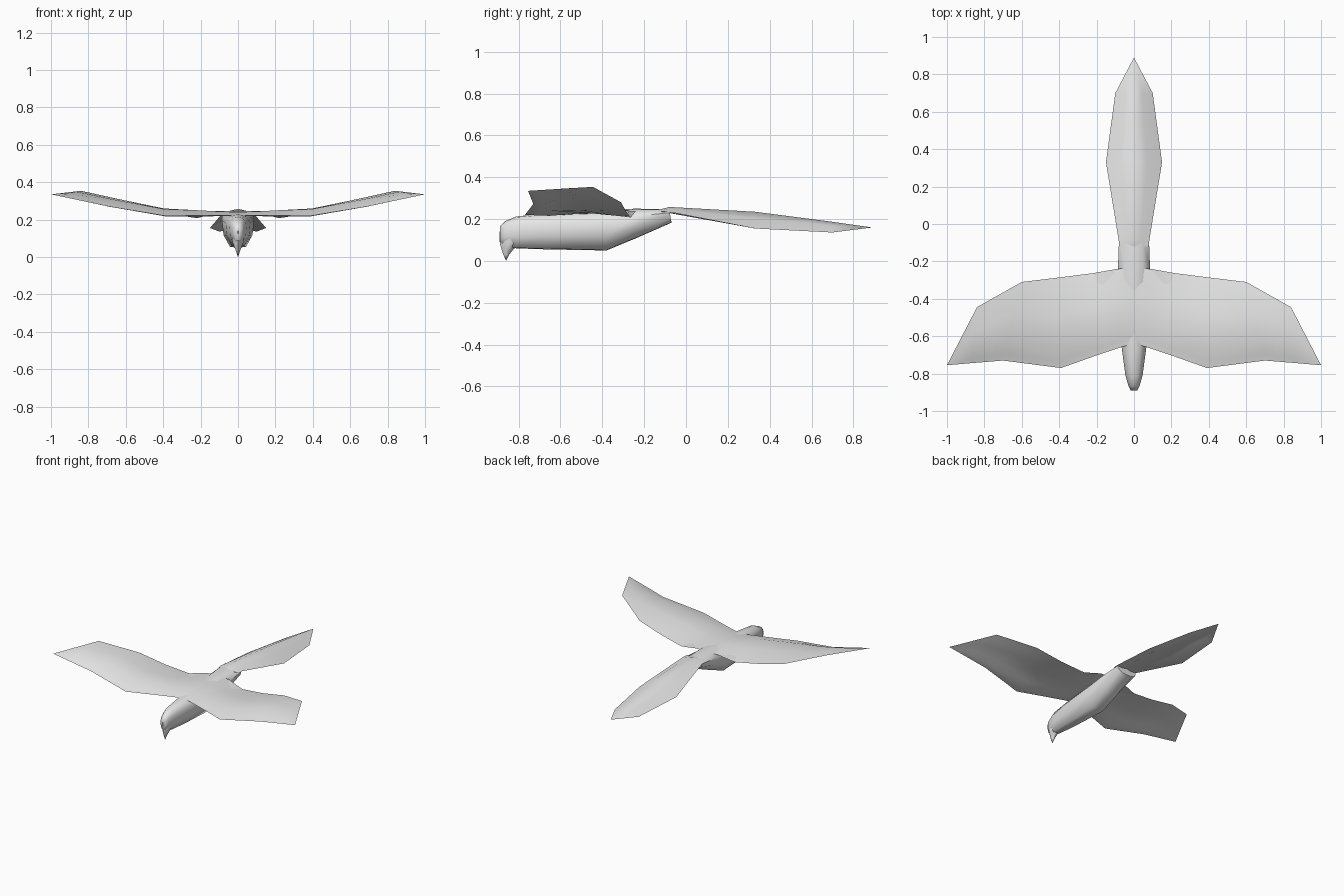
import bpy, bmesh, math

if "Cube" in bpy.data.objects:
    bpy.data.objects.remove(bpy.data.objects["Cube"])

grey = bpy.data.materials.new("light grey")
grey.diffuse_color = (0.8, 0.8, 0.8, 1)
grey.use_nodes = True
grey.node_tree.nodes["Principled BSDF"].inputs["Base Color"].default_value = grey.diffuse_color


def loft(name, rings, mirror=False, angle=70):
    """Skin a list of closed rings; a one-point ring makes a pointed end."""
    bm = bmesh.new()
    vr = [[bm.verts.new(p) for p in r] for r in rings]
    for a, b in zip(vr, vr[1:]):
        n = max(len(a), len(b))
        for i in range(n):
            j = (i + 1) % n
            if len(a) == 1:
                bm.faces.new((a[0], b[i], b[j]))
            elif len(b) == 1:
                bm.faces.new((a[i], a[j], b[0]))
            else:
                bm.faces.new((a[i], a[j], b[j], b[i]))
    for r in (vr[0], vr[-1]):
        if len(r) > 2:
            bm.faces.new(r)
    if mirror:
        geo = bm.verts[:] + bm.edges[:] + bm.faces[:]
        dup = bmesh.ops.duplicate(bm, geom=geo)["geom"]
        for v in dup:
            if isinstance(v, bmesh.types.BMVert):
                v.co.x *= -1
    bmesh.ops.recalc_face_normals(bm, faces=bm.faces)
    me = bpy.data.meshes.new(name)
    bm.to_mesh(me)
    bm.free()
    me.materials.append(grey)
    ob = bpy.data.objects.new(name, me)
    bpy.context.collection.objects.link(ob)
    bpy.ops.object.select_all(action="DESELECT")
    ob.select_set(True)
    bpy.context.view_layer.objects.active = ob
    bpy.ops.object.shade_smooth_by_angle(angle=math.radians(angle))
    return ob


# Body: eight-sided rings, widest above the middle
def body_ring(y, w, lo, hi, lean=0.0):
    h = hi - lo
    half = [(0.5, 0.02), (0.9, 0.35), (1, 0.75), (0.55, 0.97)]
    pts = [(0, 0)] + half + [(0, 1)] + [(-x, z) for x, z in reversed(half)]
    return [(x * w, y + lean * (0.5 - z), lo + z * h) for x, z in pts]


loft("body", [
    body_ring(-0.89, 0.018, 0.09, 0.165),
    body_ring(-0.865, 0.03, 0.07, 0.19),
    body_ring(-0.81, 0.046, 0.06, 0.213),
    body_ring(-0.66, 0.066, 0.055, 0.227),
    body_ring(-0.38, 0.086, 0.05, 0.243),
    body_ring(-0.24, 0.086, 0.108, 0.25),
    body_ring(-0.075, 0.08, 0.183, 0.246, 0.012),
])


# Hooked beak hanging from the front of the head
def beak_ring(z, y0, y1, w):
    m = (y0 + y1) / 2
    return [(0, y0, z), (w * 0.7, y0 * 0.75 + y1 * 0.25, z), (w, m, z), (w * 0.6, y1, z),
            (-w * 0.6, y1, z), (-w, m, z), (-w * 0.7, y0 * 0.75 + y1 * 0.25, z)]


loft("beak", [
    beak_ring(0.14, -0.892, -0.80, 0.03),
    beak_ring(0.085, -0.89, -0.79, 0.032),
    beak_ring(0.055, -0.882, -0.825, 0.02),
    beak_ring(0.03, -0.873, -0.845, 0.01),
    [(0, -0.86, 0.0)],
])


# Wings: leading edge, trailing edge, crest rise and thickness per section
def wing_ring(lead, trail, rise, thick):
    def at(t, dz):
        return tuple(a + (b - a) * t + (dz if i == 2 else 0)
                     for i, (a, b) in enumerate(zip(lead, trail)))
    return [lead, at(0.08, rise * 0.25), at(0.25, rise), at(0.6, rise * 0.95), trail,
            at(0.82, rise * 0.45 - thick * 0.5), at(0.55, rise * 0.95 - thick),
            at(0.25, rise - thick), at(0.12, -0.004)]


loft("wings", [
    wing_ring((0.0, -0.64, 0.222), (0.0, -0.235, 0.238), 0.015, 0.02),
    wing_ring((0.065, -0.657, 0.222), (0.09, -0.24, 0.238), 0.016, 0.018),
    wing_ring((0.21, -0.706, 0.221), (0.22, -0.263, 0.208), 0.032, 0.016),
    wing_ring((0.39, -0.77, 0.22), (0.40, -0.286, 0.235), 0.032, 0.016),
    wing_ring((0.70, -0.73, 0.272), (0.60, -0.31, 0.28), 0.035, 0.016),
    wing_ring((0.87, -0.744, 0.308), (0.84, -0.445, 0.354), 0.012, 0.014),
    [(1.0, -0.755, 0.335)],
], mirror=True)


# Tail: roof-shaped fan with a raised middle and drooping edges
def tail_ring(y, w, ridge, edge, thick):
    mid = ridge * 0.62 + edge * 0.38
    return [(0, y, ridge), (w * 0.45, y, mid), (w, y, edge),
            (w * 0.45, y, mid - thick), (0, y, ridge - thick),
            (-w * 0.45, y, mid - thick), (-w, y, edge), (-w * 0.45, y, mid)]


loft("tail", [
    tail_ring(-0.12, 0.078, 0.247, 0.236, 0.008),
    tail_ring(-0.08, 0.083, 0.258, 0.234, 0.02),
    tail_ring(0.33, 0.15, 0.235, 0.155, 0.025),
    tail_ring(0.70, 0.10, 0.187, 0.136, 0.02),
    [(0, 0.89, 0.16)],
])
